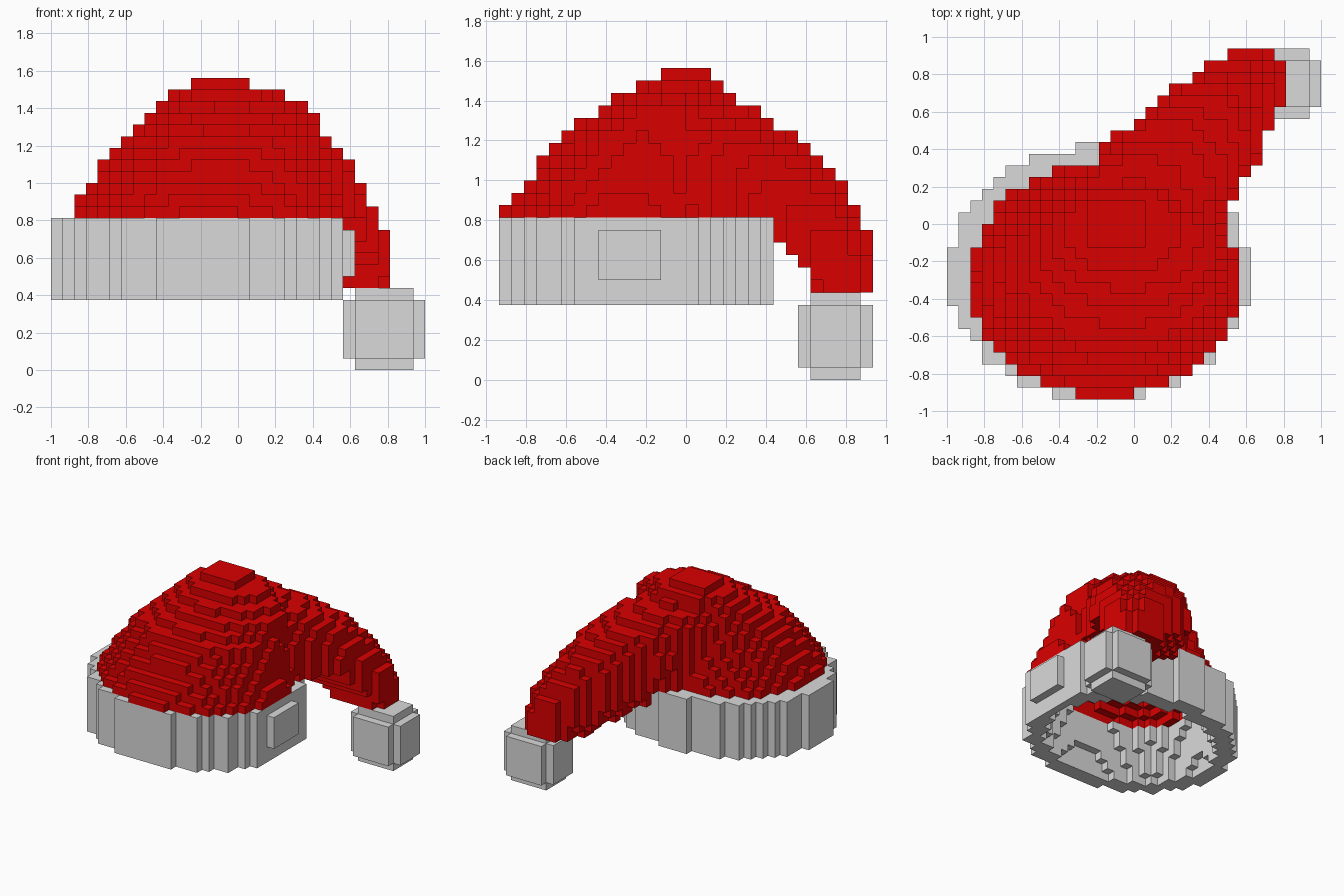
import bpy, bmesh, math
from mathutils import Vector

cube = bpy.data.objects.get("Cube")
if cube:
    bpy.data.objects.remove(cube, do_unlink=True)

V = 1 / 16  # block size
STEPS = [Vector(s) for s in ((1, 0, 0), (-1, 0, 0), (0, 1, 0), (0, -1, 0), (0, 0, 1), (0, 0, -1))]


def material(name, rgb):
    m = bpy.data.materials.new(name)
    m.use_nodes = True
    m.diffuse_color = (*rgb, 1)
    m.node_tree.nodes["Principled BSDF"].inputs["Base Color"].default_value = (*rgb, 1)
    return m


red = material("red felt", (0.7, 0, 0))
grey = material("pale grey fur", (0.7, 0.7, 0.7))


def blocks(name, inside, mat):
    """Build the outer skin of every block whose centre passes the test."""
    filled = {(i, j, k) for i in range(-16, 16) for j in range(-15, 15) for k in range(25)
              if inside((i + .5) * V, (j + .5) * V, (k + .5) * V)}
    bm = bmesh.new()
    corners = {}
    for cell in filled:
        mid = Vector(cell) + Vector((.5, .5, .5))
        for n in STEPS:
            if tuple(int(c) for c in Vector(cell) + n) in filled:
                continue
            u = Vector((n.y, n.z, n.x))
            w = n.cross(u)
            quad = []
            for a, b in ((-1, -1), (1, -1), (1, 1), (-1, 1)):
                p = mid + (n + u * a + w * b) / 2
                key = tuple(round(c) for c in p)
                if key not in corners:
                    corners[key] = bm.verts.new(Vector(key) * V)
                quad.append(corners[key])
            bm.faces.new(quad)
    mesh = bpy.data.meshes.new(name)
    bm.to_mesh(mesh)
    bm.free()
    mesh.materials.append(mat)
    ob = bpy.data.objects.new(name, mesh)
    bpy.context.collection.objects.link(ob)


def lerp_keys(keys, t):
    """Interpolate rows of (position, values...)."""
    for a, b in zip(keys, keys[1:]):
        if t <= b[0]:
            f = max(0, (t - a[0]) / (b[0] - a[0]))
            return [p + (q - p) * f for p, q in zip(a[1:], b[1:])]
    return keys[-1][1:]


# Fur band: an open oval ring whose wall thickens upwards
BAND_LOW, BAND_TOP = 0.375, 0.8125


def oval(x, y, shrink=0):
    return ((x + .1875) / (.801 - shrink)) ** 2 + ((y + .266) / (.678 - shrink)) ** 2 <= 1


def band(x, y, z):
    if not BAND_LOW < z < BAND_TOP or (x > .5625 and not .5 < z < .75):
        return False
    return oval(x, y) and not oval(x, y, .12 + .2 * (z - BAND_LOW))


# Crown: oval layers given as height, left, right, front, back limits
CROWN = [(.84, -.88, .5625, -.925, .33), (1.03, -.77, .51, -.78, .25), (1.22, -.64, .47, -.64, .22),
         (1.35, -.5, .44, -.44, .22), (1.47, -.375, .25, -.25, .19), (1.53, -.25, .06, -.125, .125)]


def layer(x, y, z, shrink=0):
    x0, x1, y0, y1 = lerp_keys(CROWN, z)
    rx, ry = (x1 - x0) / 2 - shrink, (y1 - y0) / 2 - shrink
    if min(rx, ry) <= 0:
        return False
    power = 3 if z > 1.5 else 2
    return abs((x - (x0 + x1) / 2) / rx) ** power + abs((y - (y0 + y1) / 2) / ry) ** power <= 1.01


# Drooping tail: steep-sided lumps swept along a path of position, x, y, z, radius, half height
PATH = [(0, 0, .05, 1.08, .36, .34), (1, .17, .22, 1.02, .365, .29), (2, .37, .46, .86, .31, .28),
        (3, .51, .64, .71, .25, .23), (4, .61, .74, .59, .2, .2), (5, .65, .77, .5, .165, .165)]
LUMPS = [lerp_keys(PATH, i / 8) for i in range(41)]


def tail(x, y, z):
    if z < .4375 or (z < BAND_TOP and (oval(x, y) or y < 1 - .75 * z)):
        return False
    return any((math.hypot(x - a, y - b) / r) ** 3 + (abs(z - c) / h) ** 3 <= 1 for a, b, c, r, h in LUMPS)


def crown_and_tail(x, y, z):
    hollow = BAND_TOP < z < 1.32 and layer(x, y, z, .15)
    return not hollow and ((z > BAND_TOP and layer(x, y, z)) or tail(x, y, z))


# Pompom: a boxy ball
def pompom(x, y, z):
    return abs((x - .78) / .22) ** 3 + abs((y - .75) / .19) ** 3 + abs((z - .22) / .22) ** 3 <= .97


blocks("fur_band", band, grey)
blocks("crown_and_tail", crown_and_tail, red)
blocks("pompom", pompom, grey)
